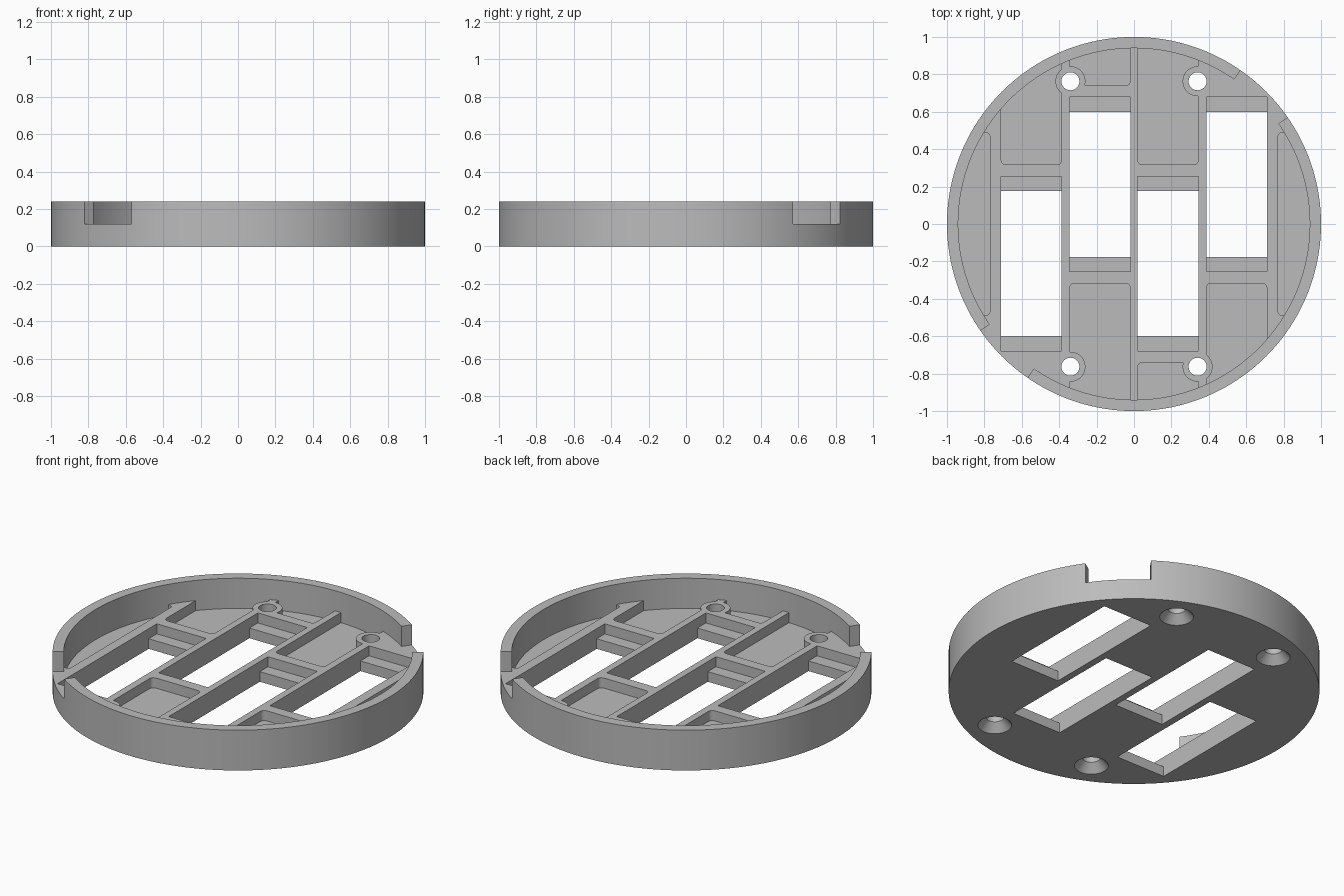
import bpy, bmesh, math
from mathutils import Matrix

cube = bpy.data.objects.get("Cube")
if cube:
    bpy.data.objects.remove(cube, do_unlink=True)

RIM_H, RIB_H, FLOOR_H = 0.24, 0.12, 0.06
INNER_R = 0.94
HALF_TURN = Matrix.Rotation(math.pi, 4, 'Z')

grey = bpy.data.materials.new("light_grey")
grey.use_nodes = True
grey.diffuse_color = (0.5, 0.5, 0.5, 1)
grey.node_tree.nodes["Principled BSDF"].inputs["Base Color"].default_value = (0.5, 0.5, 0.5, 1)


def finish(name, bm):
    bmesh.ops.recalc_face_normals(bm, faces=bm.faces)
    mesh = bpy.data.meshes.new(name)
    bm.to_mesh(mesh)
    bm.free()
    mesh.materials.append(grey)
    ob = bpy.data.objects.new(name, mesh)
    bpy.context.collection.objects.link(ob)
    return ob


def extrude(name, points, vector):
    """Solid made by pushing a flat outline along a vector."""
    bm = bmesh.new()
    face = bm.faces.new([bm.verts.new(p) for p in points])
    new = bmesh.ops.extrude_face_region(bm, geom=[face])["geom"]
    bmesh.ops.translate(bm, vec=vector, verts=[v for v in new if isinstance(v, bmesh.types.BMVert)])
    return finish(name, bm)


def cone(name, r1, r2, z0, z1, x=0, y=0, segments=48):
    bm = bmesh.new()
    bmesh.ops.create_cone(bm, cap_ends=True, segments=segments, radius1=r1, radius2=r2, depth=z1 - z0,
                          matrix=Matrix.Translation((x, y, (z0 + z1) / 2)))
    return finish(name, bm)


def rounded_box(name, x0, x1, y0, y1, z0, z1, r=0.025):
    points = []
    for cx, cy, start in ((x1 - r, y1 - r, 0), (x0 + r, y1 - r, 90), (x0 + r, y0 + r, 180), (x1 - r, y0 + r, 270)):
        for step in range(6):
            a = math.radians(start + 18 * step)
            points.append((cx + r * math.cos(a), cy + r * math.sin(a), z0))
    return extrude(name, points, (0, 0, z1 - z0))


def combine(target, tool, operation='DIFFERENCE'):
    """Apply a boolean and discard the tool."""
    tool.hide_render = True
    mod = target.modifiers.new("cut", 'BOOLEAN')
    mod.operation, mod.solver, mod.object = operation, 'EXACT', tool
    bpy.context.view_layer.update()
    mesh = bpy.data.meshes.new_from_object(target.evaluated_get(bpy.context.evaluated_depsgraph_get()))
    target.modifiers.clear()
    target.data = mesh
    bpy.data.objects.remove(tool, do_unlink=True)


def cut_pair(target, make):
    """Cut a shape and its copy turned half way round."""
    for turned in (False, True):
        tool = make()
        if turned:
            tool.data.transform(HALF_TURN)
        combine(target, tool)


screws = [(sx * 0.34, sy * 0.763) for sx in (-1, 1) for sy in (-1, 1)]

# Rib layer: a slab with rounded pockets, plus screw bosses
ribs = cone("ribs", 1.3, 1.3, -0.05, RIB_H)
for pocket in ((-0.71, -0.387, 0.317, 1.5), (-0.345, -0.02, 0.74, 1.5),
               (0.02, 0.343, 0.317, 1.5), (-1.5, -0.77, -0.49, 0.49)):
    cut_pair(ribs, lambda: rounded_box("pocket", *pocket, -0.2, 0.4))
for x, y in screws:
    combine(ribs, cone("boss", 0.08, 0.08, -0.04, RIB_H, x, y), 'UNION')

# Round tray: the cavity is everything inside the rim that is not rib
tray = cone("round_tray", 1, 1, 0, RIM_H, segments=160)
cavity = cone("cavity", INNER_R, INNER_R, FLOOR_H, 0.4, segments=160)
combine(cavity, ribs)
combine(tray, cavity)


# Rim notches
def notch():
    points = []
    for radius, angle in ((0.85, 34.8), (1.2, 34.8), (1.2, 55.3), (0.85, 55.3)):
        a = math.radians(angle)
        points.append((radius * math.cos(a), radius * math.sin(a), RIB_H))
    return extrude("notch", points, (0, 0, 0.3))


cut_pair(tray, notch)


# Stepped windows with a ledge at each end
def window(x0, x1):
    outline = ((-0.253, 0.4), (-0.253, FLOOR_H), (-0.177, FLOOR_H), (-0.177, -0.1),
               (0.6, -0.1), (0.6, FLOOR_H), (0.68, FLOOR_H), (0.68, 0.4))
    return extrude("window", [(x0, y, z) for y, z in outline], (x1 - x0, 0, 0))


for x0, x1 in ((-0.345, -0.02), (0.387, 0.712)):
    cut_pair(tray, lambda: window(x0, x1))

# Countersunk screw holes
for x, y in screws:
    combine(tray, cone("hole", 0.048, 0.048, -0.1, 0.4, x, y))
    combine(tray, cone("countersink", 0.105, 0.045, -0.015, 0.052, x, y))

bpy.ops.object.select_all(action='DESELECT')
tray.select_set(True)
bpy.context.view_layer.objects.active = tray
bpy.ops.object.shade_smooth_by_angle(angle=math.radians(30))
